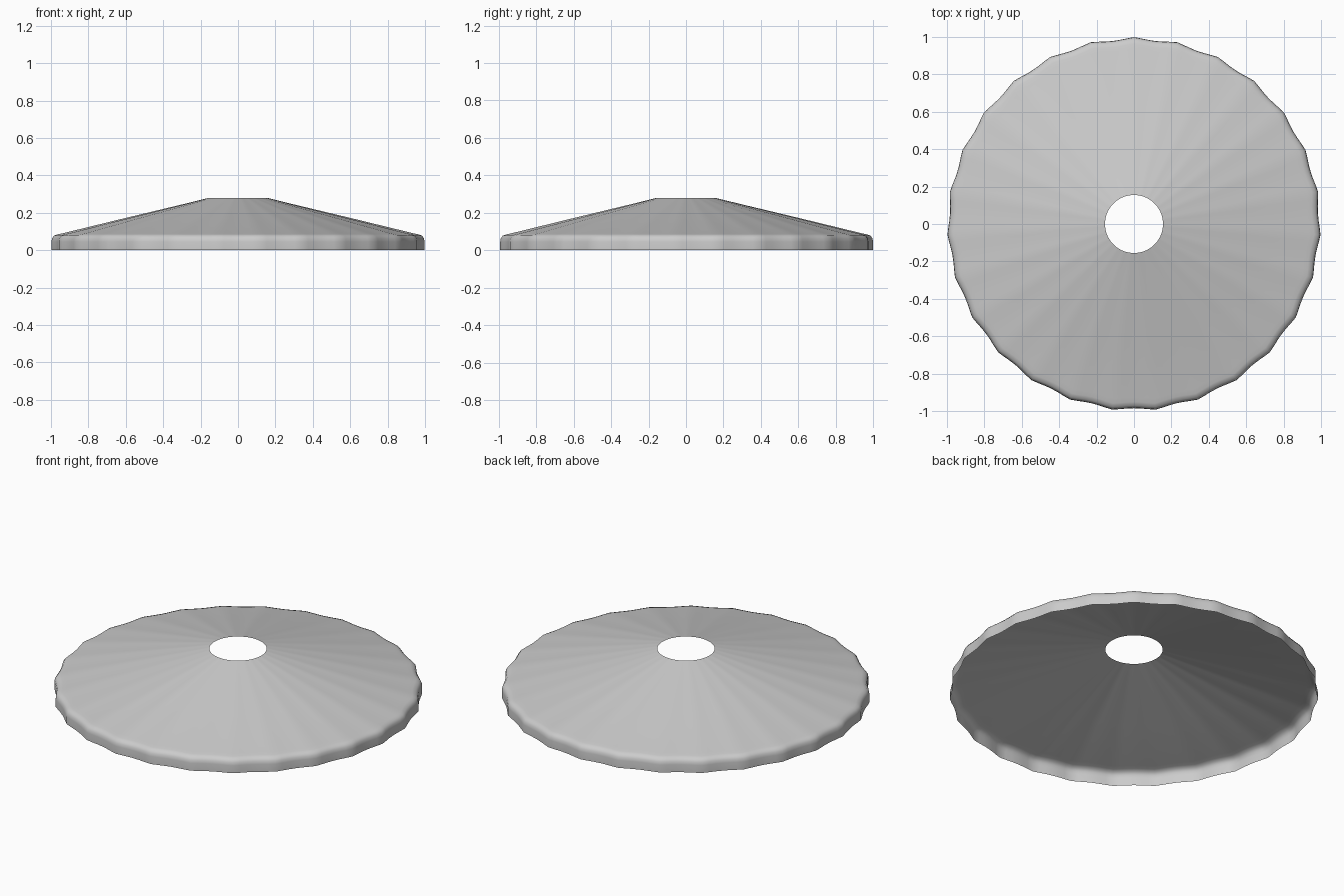
import bpy, bmesh
from math import sin, cos, pi

if "Cube" in bpy.data.objects:
    bpy.data.objects.remove(bpy.data.objects["Cube"])

LOBES, STEPS = 27, 6
N = LOBES * STEPS
# (radius, height, depth of the scallop)
PROFILE = [(0.155, 0.28, 0.0), (0.29, 0.247, 0.005), (0.62, 0.168, 0.009),
           (0.94, 0.09, 0.013), (0.965, 0.085, 0.014), (0.985, 0.078, 0.014),
           (0.996, 0.063, 0.014), (0.999, 0.045, 0.014), (0.999, 0.0, 0.014)]

# Pleated disc shade: one scalloped sheet with a turned-down rim
bm = bmesh.new()
rings = []
for r, z, depth in PROFILE:
    ring = []
    for i in range(N):
        a = 2 * pi * i / N
        rad = r - depth * abs(sin(LOBES * a / 2)) ** 1.2
        ring.append(bm.verts.new((rad * sin(a), rad * cos(a), z)))
    rings.append(ring)
for inner, outer in zip(rings, rings[1:]):
    for i in range(N):
        j = (i + 1) % N
        bm.faces.new((inner[i], inner[j], outer[j], outer[i]))
bmesh.ops.recalc_face_normals(bm, faces=bm.faces)
if sum(f.normal.z for f in bm.faces) < 0:
    bmesh.ops.reverse_faces(bm, faces=bm.faces)
mesh = bpy.data.meshes.new("pleated_shade")
bm.to_mesh(mesh)
bm.free()
for p in mesh.polygons:
    p.use_smooth = True
shade = bpy.data.objects.new("pleated_shade", mesh)
bpy.context.collection.objects.link(shade)
